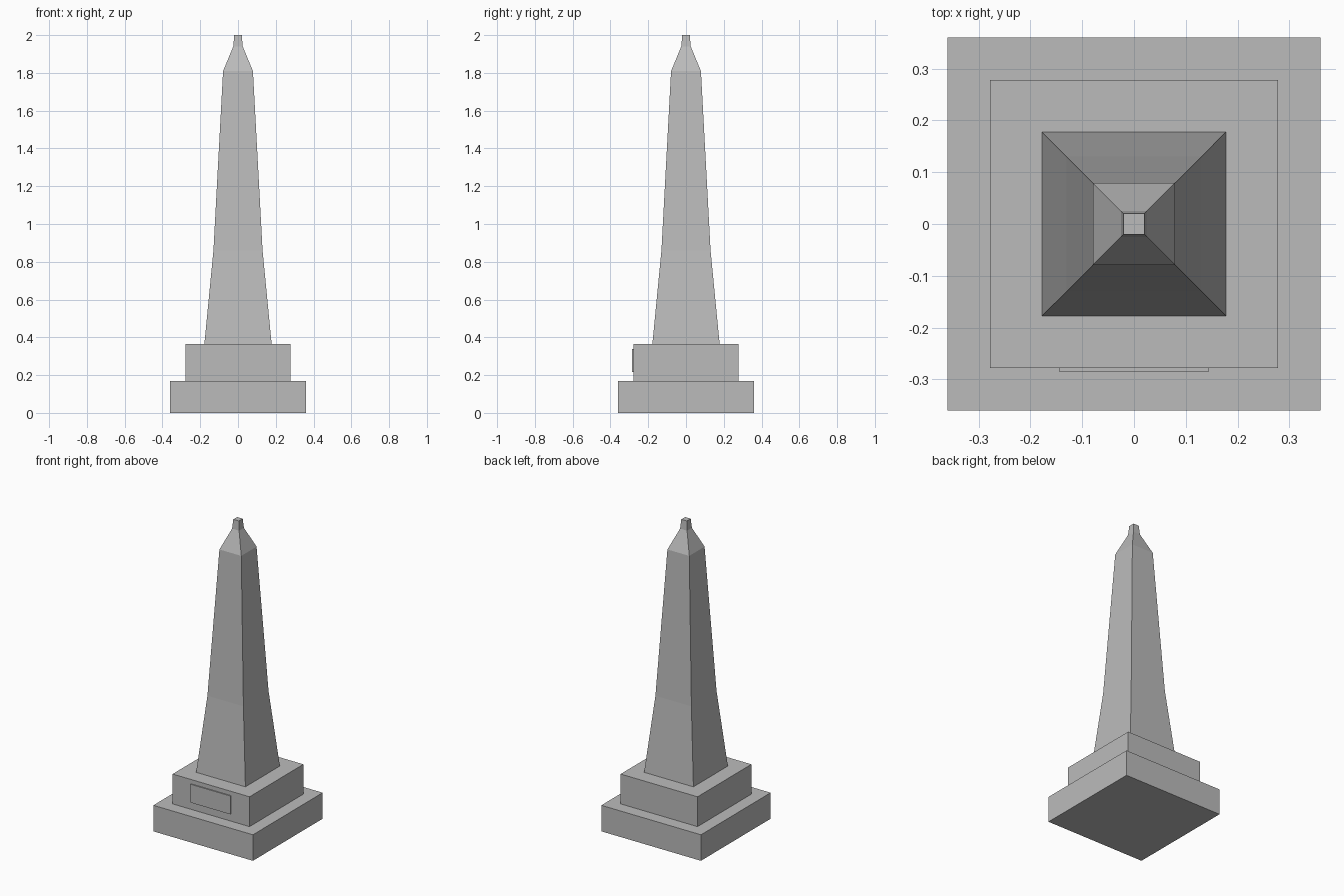
import bpy, bmesh

if "Cube" in bpy.data.objects:
    bpy.data.objects.remove(bpy.data.objects["Cube"])

stone = bpy.data.materials.new("grey stone")
stone.diffuse_color = (0.5, 0.5, 0.5, 1)
stone.use_nodes = True
stone.node_tree.nodes["Principled BSDF"].inputs["Base Color"].default_value = stone.diffuse_color


def square_loft(name, rings):
    """Closed solid through square rings given as (height, half width)."""
    bm = bmesh.new()
    loops = [[bm.verts.new((sx * h, sy * h, z))
              for sx, sy in ((-1, -1), (1, -1), (1, 1), (-1, 1))]
             for z, h in rings]
    bm.faces.new(loops[0][::-1])
    for low, high in zip(loops, loops[1:]):
        for i in range(4):
            j = (i + 1) % 4
            bm.faces.new((low[i], low[j], high[j], high[i]))
    bm.faces.new(loops[-1])
    mesh = bpy.data.meshes.new(name)
    bm.to_mesh(mesh)
    bm.free()
    mesh.materials.append(stone)
    obj = bpy.data.objects.new(name, mesh)
    bpy.context.collection.objects.link(obj)
    return obj


# Stepped base
square_loft("plinth", [(0, 0.36), (0.17, 0.36)])
square_loft("pedestal", [(0.17, 0.278), (0.365, 0.278)])

# Tapering shaft with pointed cap and blunt tip
square_loft("shaft", [(0.365, 0.178), (0.86, 0.13), (1.81, 0.079),
                      (1.94, 0.025), (2.0, 0.02)])

# Thin plaque on the front of the pedestal
plaque = square_loft("plaque", [(-0.5, 0.5), (0.5, 0.5)])
plaque.scale = (0.29, 0.008, 0.12)
plaque.location = (0, -0.281, 0.277)
